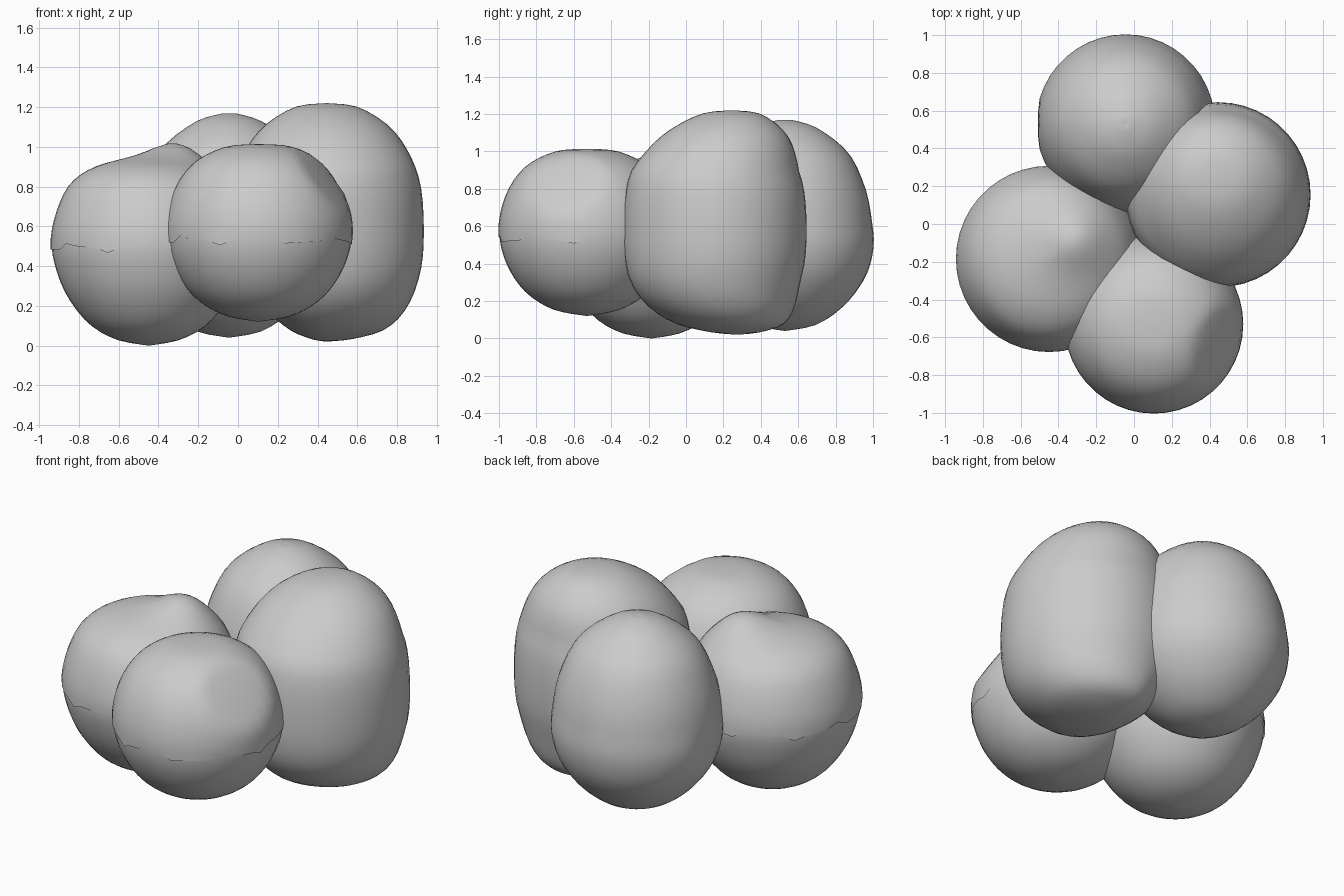
import bpy, bmesh, math
from mathutils import Vector

if "Cube" in bpy.data.objects:
    bpy.data.objects.remove(bpy.data.objects["Cube"])


def sample(profile, t):
    """Smooth (Catmull-Rom) point on a radius/height profile, t in 0..1."""
    n = len(profile) - 1
    i = min(int(t * n), n - 1)
    u = t * n - i
    p = [Vector(profile[max(0, min(n, i + k))]) for k in (-1, 0, 1, 2)]
    q = 0.5 * (2 * p[1] + (p[2] - p[0]) * u
               + (2 * p[0] - 5 * p[1] + 4 * p[2] - p[3]) * u * u
               + (3 * p[1] - p[0] - 3 * p[2] + p[3]) * u ** 3)
    return max(q.x, 0.0), q.y


def lobe(name, centre, profile, tweak=None, rim=None):
    """Rounded lobe; with rim set, only a thin upper skin with a ragged edge."""
    bm = bmesh.new()
    bmesh.ops.create_uvsphere(bm, u_segments=44, v_segments=32, radius=1)
    for v in bm.verts:
        a = math.atan2(v.co.y, v.co.x)
        t = math.acos(max(-1, min(1, -v.co.z))) / math.pi
        r, z = sample(profile, t)
        if t < 1e-3 or t > 0.999:
            r = 0
        grow = 1.012 if rim else 1.0
        v.co = (centre[0] + grow * r * math.cos(a), centre[1] + grow * r * math.sin(a), z)
        if tweak:
            tweak(v.co)
    if rim:
        bmesh.ops.delete(bm, geom=[v for v in bm.verts if v.co.z < rim], context='VERTS')
        for v in bm.verts:
            v.co.z += 0.004
            if v.is_boundary:
                a = math.atan2(v.co.y - centre[1], v.co.x - centre[0])
                v.co.z += 0.015 * math.sin(7 * a) + 0.01 * math.sin(17 * a + 1)
    me = bpy.data.meshes.new(name)
    bm.to_mesh(me)
    bm.free()
    ob = bpy.data.objects.new(name, me)
    bpy.context.collection.objects.link(ob)
    bpy.context.view_layer.objects.active = ob
    ob.select_set(True)
    bpy.ops.object.shade_smooth_by_angle(angle=math.radians(35))
    ob.select_set(False)
    return ob


def clip(co, normal, dist):
    """Flatten everything past a plane towards it."""
    n = Vector(normal).normalized()
    over = co.dot(n) - dist
    if over > 0:
        co -= n * over * 0.75


# Peak on the inner side of the left lobe
def left_tweak(co):
    if co.z > 0.5:
        d = (co.x + 0.3) ** 2 + (co.y + 0.07) ** 2
        co.z += 0.09 * math.exp(-d / 0.03)


# Slanted flat on the right front of the front lobe
def front_tweak(co):
    n = Vector((0.76, -0.25, 0.6)).normalized()
    clip(co, n, n.dot(Vector((0.105, -0.53, 0.57))) + 0.425)


# Right lobe: top leans back, underside drawn in towards the back
def right_tweak(co):
    if co.z > 0.9:
        co.y += 0.09 * ((co.z - 0.9) / 0.32)
    if co.z < 0.35:
        k = (0.35 - co.z) / 0.33
        co.y += 0.12 * k * k
        if co.x < 0.44:
            co.x = 0.44 + (co.x - 0.44) * (1 - 0.45 * k)


# Back lobe: slightly flat left side and fuller back at low level
def back_tweak(co):
    clip(co, (-1, 0, 0), 0.505)


back = [(0, .04), (.17, .075), (.32, .18), (.43, .33), (.472, .48), (.465, .62),
        (.43, .8), (.34, .99), (.18, 1.12), (0.05, 1.165), (0, 1.167)]
right = [(0, .02), (.14, .035), (.3, .085), (.41, .2), (.475, .38), (.49, .58),
         (.475, .8), (.42, .96), (.32, 1.1), (.16, 1.2), (0, 1.22)]
left = [(0, 0), (.16, .03), (.3, .11), (.41, .25), (.47, .4), (.487, .53),
        (.455, .68), (.39, .81), (.28, .89), (.14, .93), (0, .945)]
front = [(0, .12), (.18, .155), (.33, .25), (.43, .4), (.468, .57),
         (.43, .76), (.33, .91), (.17, .995), (0, 1.01)]

lobe("back_lobe", (-0.045, 0.53), back, back_tweak)
lobe("right_lobe", (0.445, 0.155), right, right_tweak)
lobe("left_lobe", (-0.45, -0.185), left, left_tweak)
lobe("left_lobe_skin", (-0.45, -0.185), left, left_tweak, rim=0.47)
lobe("front_lobe", (0.105, -0.53), front, front_tweak)
lobe("front_lobe_skin", (0.105, -0.53), front, front_tweak, rim=0.49)
